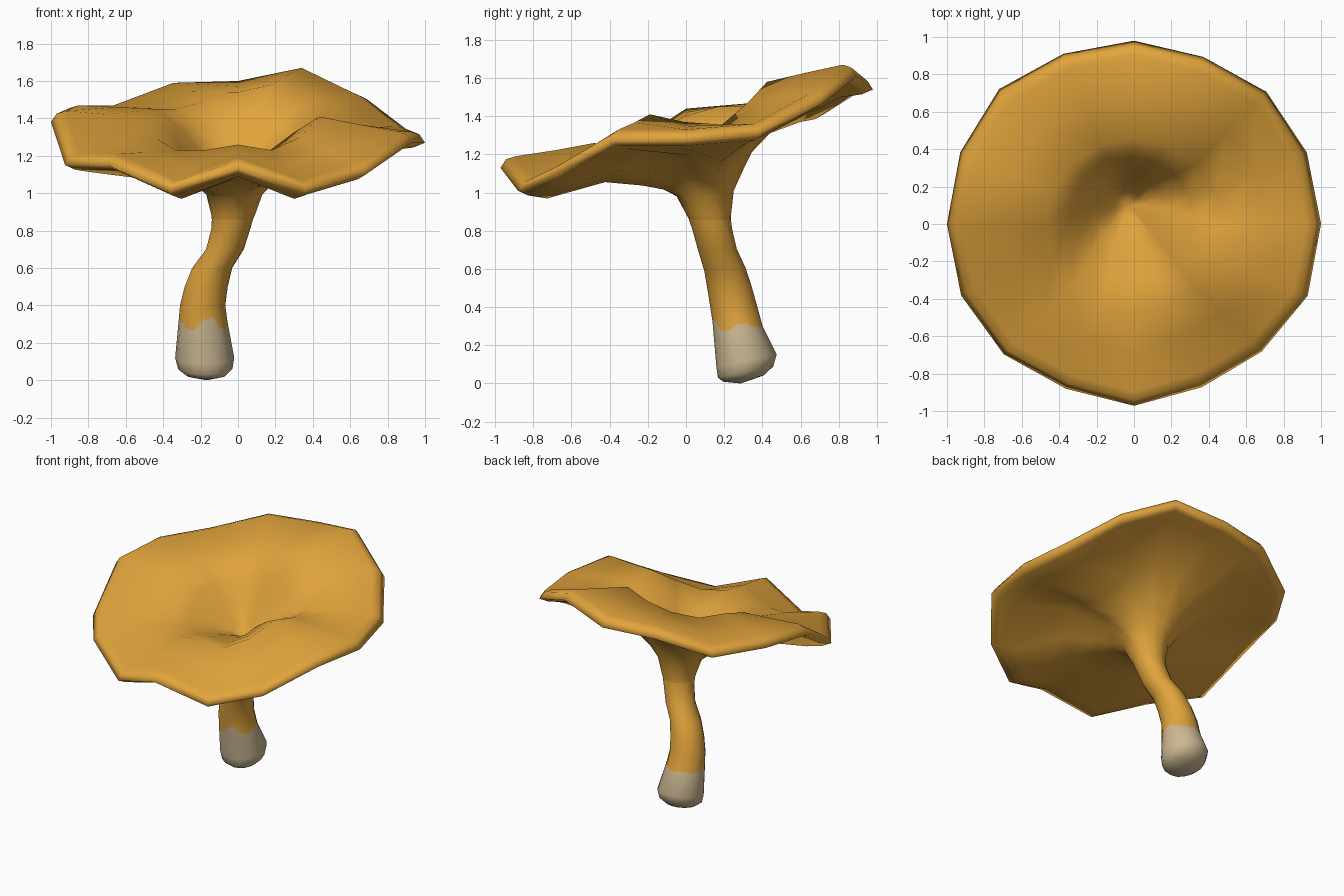
import bpy, bmesh, math

if "Cube" in bpy.data.objects:
    bpy.data.objects.remove(bpy.data.objects["Cube"])

N = 16  # sides of every ring

# rim heights, mid-cap heights and rim reach around the cap, counter-clockwise from +x
RIM = [1.27, 1.30, 1.46, 1.61, 1.54, 1.53, 1.41, 1.41, 1.38, 1.15, 1.15, 1.01, 1.13, 1.01, 1.10, 1.27]
MID = [1.37, 1.34, 1.47, 1.58, 1.54, 1.49, 1.45, 1.45, 1.40, 1.29, 1.23, 1.23, 1.26, 1.23, 1.30, 1.41]
REACH = [1.0, 1.0, 1.0, .967, .98, .985, 1.02, 1.005, 1.0, 1.0, .985, .953, .972, .945, .965, 1.005]


def material(name, color):
    m = bpy.data.materials.new(name)
    m.diffuse_color = (*color, 1)
    m.use_nodes = True
    m.node_tree.nodes["Principled BSDF"].inputs["Base Color"].default_value = m.diffuse_color
    return m


golden = material("golden_orange", (0.75, 0.37, 0.045))
tan = material("pale_tan", (0.60, 0.48, 0.29))


def ring(cx, cy, r, height, reach=None):
    """One ring of points; height(k, angle) gives the z of point k."""
    pts = []
    for k in range(N):
        a = 2 * math.pi * k / N
        s = r * (reach[k] if reach else 1)
        pts.append((cx + s * math.cos(a), cy + s * math.sin(a), height(k, a)))
    return pts


def loft(name, rings, mats, start=None, end=None, mat_rule=lambda i: 0):
    """Skin rings in order, optionally closed by a point at either end."""
    bm = bmesh.new()
    loops = [[bm.verts.new(p) for p in r] for r in rings]
    for i, (a, b) in enumerate(zip(loops, loops[1:])):
        for k in range(N):
            j = (k + 1) % N
            f = bm.faces.new((a[k], b[k], b[j], a[j]))
            f.material_index = mat_rule(i)
    for tip, loop, i in ((start, loops[0], 0), (end, loops[-1], len(rings))):
        if tip:
            v = bm.verts.new(tip)
            for k in range(N):
                f = bm.faces.new((v, loop[k], loop[(k + 1) % N]))
                f.material_index = mat_rule(i)
    bmesh.ops.recalc_face_normals(bm, faces=bm.faces)
    for f in bm.faces:
        f.smooth = True
    me = bpy.data.meshes.new(name)
    bm.to_mesh(me)
    bm.free()
    for m in mats:
        me.materials.append(m)
    ob = bpy.data.objects.new(name, me)
    bpy.context.collection.objects.link(ob)
    return ob


def mix(a, b, t):
    return a + (b - a) * t


neck = ring(-0.030, 0.125, 0.110, lambda k, a: 0.86)

# cap: funnel, wavy top, rounded rim, underside flaring down to the neck
cap_rings = [
    ring(-0.03, 0.10, 0.07, lambda k, a: mix(1.06, MID[k], 0.14)),
    ring(-0.03, 0.08, 0.19, lambda k, a: mix(1.06, MID[k], 0.43)),
    ring(-0.01, 0.03, 0.33, lambda k, a: mix(1.06, MID[k], 0.75)),
    ring(0, -0.01, 0.47, lambda k, a: MID[k]),
    ring(0, 0, 0.70, lambda k, a: mix(MID[k], RIM[k] + 0.06, 0.53), REACH),
    ring(0, 0, 0.92, lambda k, a: RIM[k] + 0.06, REACH),
    ring(0, 0, 0.97, lambda k, a: RIM[k] + 0.045, REACH),
    ring(0, 0, 1.0, lambda k, a: RIM[k], REACH),
    ring(0, 0, 0.94, lambda k, a: RIM[k] - 0.025, REACH),
    ring(0, 0, 0.83, lambda k, a: RIM[k] - 0.04, REACH),
    ring(0, 0.01, 0.47, lambda k, a: MID[k] - 0.175),
    ring(-0.01, 0.05, 0.30, lambda k, a: mix(1.01, MID[k] - 0.175, 0.60)),
    ring(-0.02, 0.08, 0.215, lambda k, a: mix(1.0, MID[k] - 0.175, 0.30)),
    ring(-0.02, 0.10, 0.15, lambda k, a: mix(0.97, MID[k] - 0.175, 0.10)),
    ring(-0.026, 0.119, 0.117, lambda k, a: 0.885),
    neck,
]
loft("cap", cap_rings, [golden], start=(-0.03, 0.10, 1.05))

# stem: bent tube (x, y, z, radius, tilt), pale foot below a wavy line
PATH = [
    (-0.038, 0.137, 0.81, 0.104, 0.02),
    (-0.070, 0.165, 0.70, 0.101, 0.05),
    (-0.138, 0.203, 0.60, 0.107, 0.10),
    (-0.170, 0.228, 0.50, 0.115, 0.10),
    (-0.189, 0.250, 0.40, 0.121, 0.10),
    (-0.187, 0.270, 0.30, 0.131, None),
    (-0.178, 0.317, 0.12, 0.158, 0.20),
    (-0.175, 0.312, 0.06, 0.145, 0.20),
    (-0.170, 0.300, 0.025, 0.105, 0.15),
]
stem_rings = [neck]
for x, y, z, r, tilt in PATH:
    if tilt is None:
        stem_rings.append(ring(x, y, r, lambda k, a: z + (0.023 - 0.02 * math.sin(a))
                               * math.cos(4 * (a + math.radians(75)))))
    else:
        stem_rings.append(ring(x, y, r, lambda k, a: z + tilt * r * math.sin(a)))
loft("stem", stem_rings, [golden, tan], end=(-0.165, 0.285, 0.0),
     mat_rule=lambda i: 1 if i >= 6 else 0)
